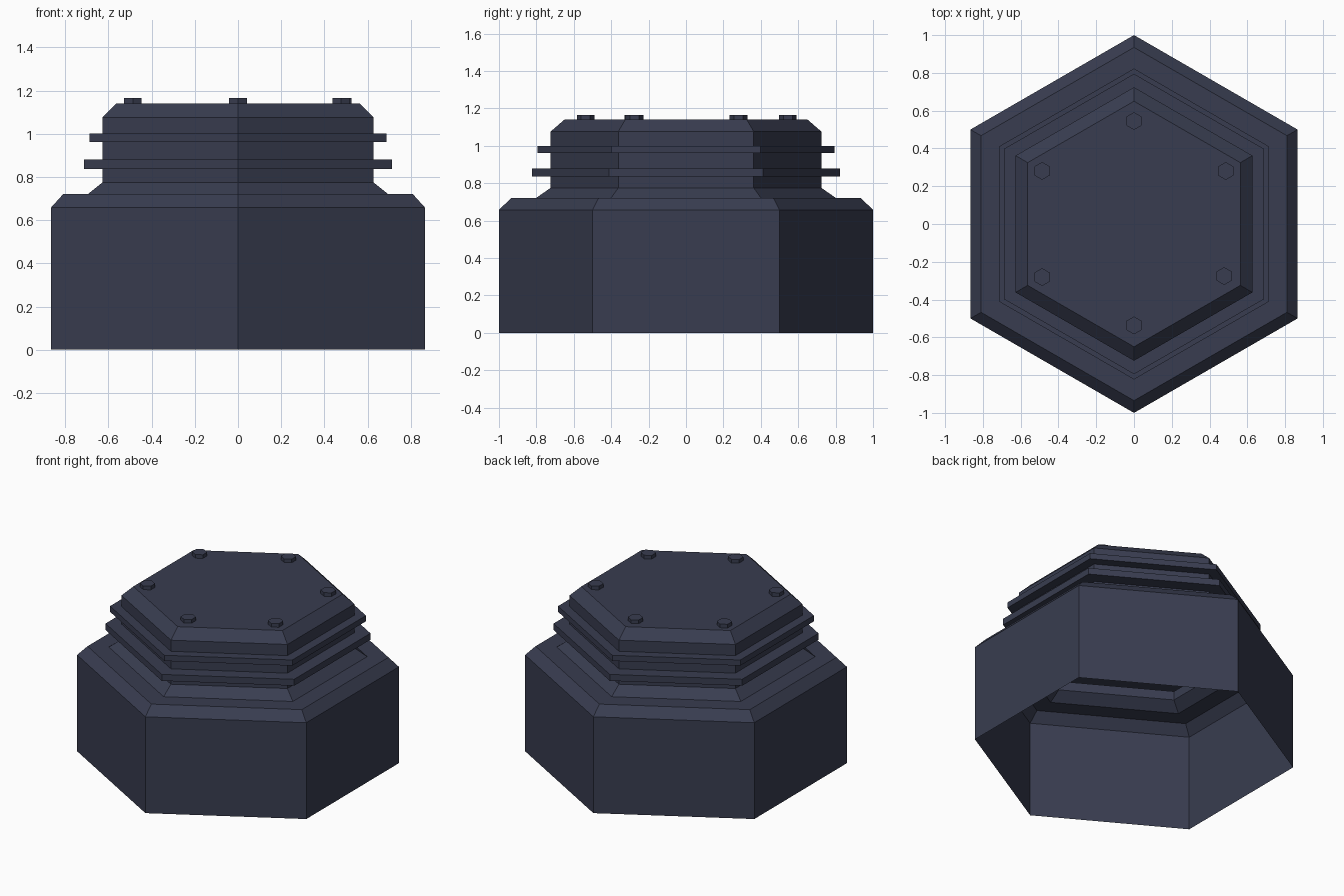
import bpy, bmesh, math

if "Cube" in bpy.data.objects:
    bpy.data.objects.remove(bpy.data.objects["Cube"])

slate = bpy.data.materials.new("dark_slate_blue")
slate.diffuse_color = (0.040, 0.046, 0.080, 1)
slate.use_nodes = True
slate.node_tree.nodes["Principled BSDF"].inputs["Base Color"].default_value = slate.diffuse_color


def hex_shell(name, profile, centre=(0, 0)):
    """Six-sided shell from (radius, z) points: open bottom, capped top."""
    bm = bmesh.new()
    rings = []
    for r, z in profile:
        angles = [math.radians(30 + 60 * i) for i in range(6)]
        rings.append([bm.verts.new((centre[0] + r * math.cos(a),
                                    centre[1] + r * math.sin(a), z)) for a in angles])
    for low, high in zip(rings, rings[1:]):
        for i in range(6):
            j = (i + 1) % 6
            bm.faces.new((low[i], low[j], high[j], high[i]))
    bm.faces.new(rings[-1])
    mesh = bpy.data.meshes.new(name)
    bm.to_mesh(mesh)
    bm.free()
    mesh.materials.append(slate)
    obj = bpy.data.objects.new(name, mesh)
    bpy.context.collection.objects.link(obj)
    return obj


# Hollow body: base, chamfered shoulder, neck with two fins, bevelled lid
hex_shell("housing", [
    (1.0, 0), (1.0, 0.658), (0.935, 0.72), (0.803, 0.72), (0.724, 0.775),
    (0.724, 0.836), (0.823, 0.836), (0.823, 0.88), (0.724, 0.88),
    (0.724, 0.961), (0.795, 0.961), (0.795, 1.0), (0.724, 1.0),
    (0.724, 1.076), (0.65, 1.14)])

# Lid bolts, one near each corner
for i, dist in enumerate((0.561, 0.545, 0.562, 0.562, 0.537, 0.551)):
    a = math.radians(30 + 60 * i)
    hex_shell(f"lid_bolt_{i + 1}", [(0.047, 1.138), (0.047, 1.165)],
              (dist * math.cos(a), dist * math.sin(a)))
